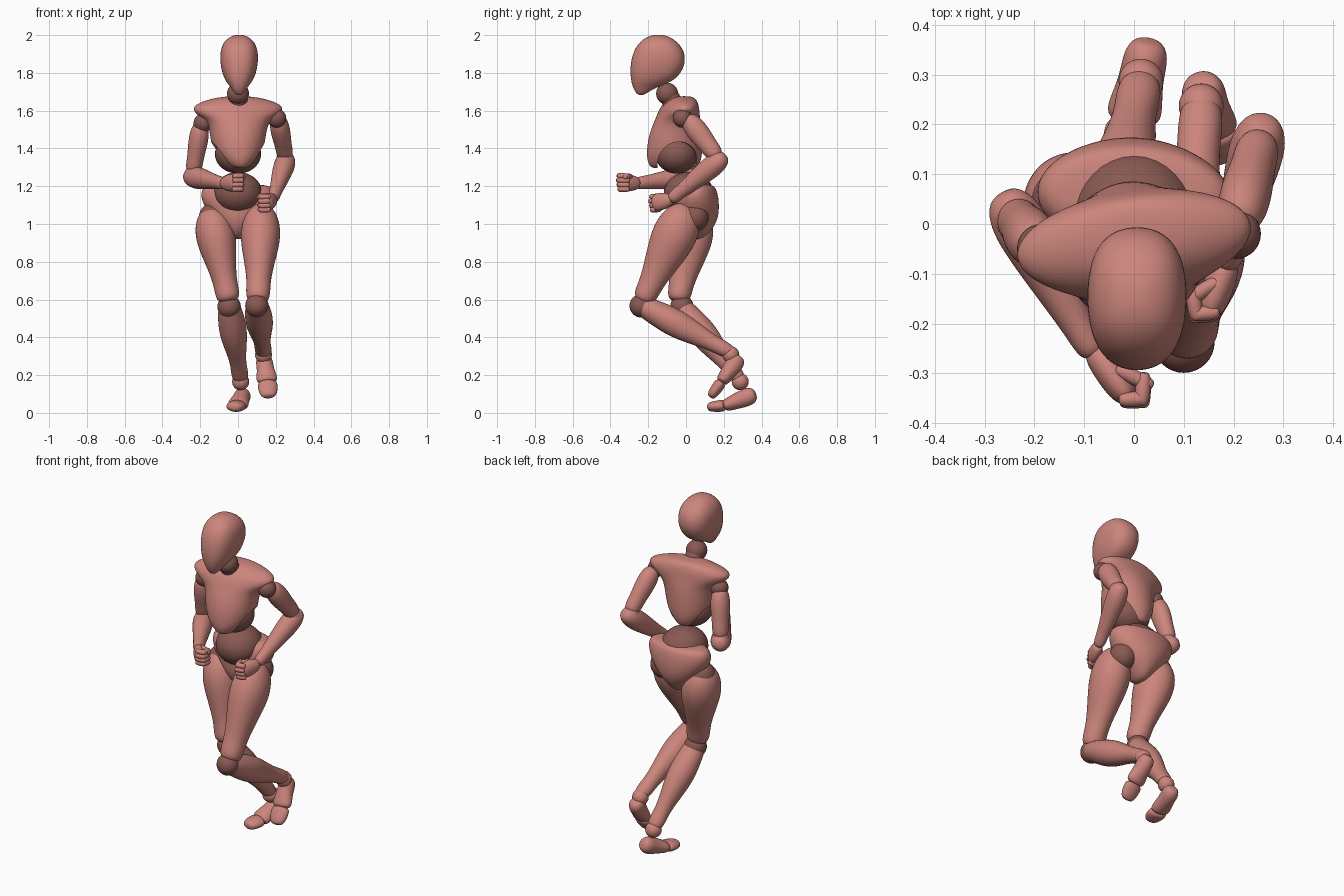
import bpy, bmesh, math
from mathutils import Vector as V

if "Cube" in bpy.data.objects:
    bpy.data.objects.remove(bpy.data.objects["Cube"])


def material(name, color):
    m = bpy.data.materials.new(name)
    m.diffuse_color = (*color, 1)
    m.use_nodes = True
    m.node_tree.nodes["Principled BSDF"].inputs["Base Color"].default_value = m.diffuse_color
    return m


SKIN = material("skin", (0.60, 0.235, 0.20))
JOINT = material("joint", (0.25, 0.10, 0.085))


def loft(name, rings, sides=16, level=2, mat=SKIN, power=2.0):
    """Skin a list of (centre, u, v) superellipses and smooth the result."""
    def bend(x):
        return math.copysign(abs(x) ** (2 / power), x) if abs(x) > 1e-9 else 0
    bm = bmesh.new()
    loops = []
    for c, u, v in rings:
        loops.append([bm.verts.new(c + u * bend(math.cos(a)) + v * bend(math.sin(a)))
                      for a in (2 * math.pi * i / sides for i in range(sides))])
    for p, q in zip(loops, loops[1:]):
        for i in range(sides):
            j = (i + 1) % sides
            bm.faces.new((p[i], p[j], q[j], q[i]))
    bm.faces.new(loops[0])
    bm.faces.new(loops[-1])
    bmesh.ops.recalc_face_normals(bm, faces=bm.faces)
    me = bpy.data.meshes.new(name)
    bm.to_mesh(me)
    bm.free()
    me.materials.append(mat)
    ob = bpy.data.objects.new(name, me)
    bpy.context.collection.objects.link(ob)
    ob.modifiers.new("smooth", 'SUBSURF').levels = level
    return ob


def limb(name, a, b, profile, side=(1, 0, 0), **kw):
    """Profile rows: position along a-b, half width, half depth."""
    a, b, side = V(a), V(b), V(side)
    axis = (b - a).normalized()
    u = (side - axis * side.dot(axis)).normalized()
    v = axis.cross(u)
    return loft(name, [(a.lerp(b, t), u * w, v * d) for t, w, d in profile], **kw)


def stack(name, rows, yaw=0, x=0, **kw):
    """Rows of horizontal ellipses: z, y centre, half width, half depth."""
    a = math.radians(yaw)
    u, v = V((math.cos(a), math.sin(a), 0)), V((-math.sin(a), math.cos(a), 0))
    return loft(name, [(V((x, y, z)), u * rx, v * ry) for z, y, rx, ry in rows], **kw)


def ball(name, c, r, mat=JOINT):
    bpy.ops.mesh.primitive_uv_sphere_add(segments=32, ring_count=20, location=c)
    ob = bpy.context.object
    ob.name = name
    ob.scale = (r, r, r) if isinstance(r, float) else r
    ob.data.materials.append(mat)
    return ob


# head and neck
stack("head", [(1.682, -.238, .012, .014), (1.697, -.235, .028, .033), (1.725, -.217, .046, .066),
               (1.755, -.18, .072, .112), (1.80, -.16, .092, .138), (1.86, -.147, .103, .148),
               (1.92, -.143, .101, .135), (1.965, -.145, .083, .101), (1.993, -.147, .048, .058),
               (2.002, -.148, .014, .016)], power=2.4, x=.006)
ball("neck_ball", (0, -.10, 1.69), .058)
limb("neck", (0, -.11, 1.72), (0, -.055, 1.61), [(0, .045, .045), (.5, .052, .052), (1, .06, .06)], mat=JOINT)

# ribcage with an arched underside
chest = stack("chest", [(1.292, -.062, .04, .115), (1.308, -.064, .075, .135), (1.35, -.062, .12, .15),
                        (1.41, -.06, .143, .15), (1.48, -.055, .152, .142), (1.545, -.045, .168, .124),
                        (1.58, -.04, .228, .112), (1.61, -.035, .25, .103), (1.638, -.028, .225, .09),
                        (1.664, -.018, .145, .07), (1.677, -.01, .06, .035)], yaw=8)
bpy.ops.mesh.primitive_cylinder_add(vertices=48, radius=.105, depth=.6, location=(0, -.055, 1.33),
                                    rotation=(0, math.pi / 2, math.radians(8)))
cutter = bpy.context.object
cutter.name = "rib_arch_cutter"
cutter.hide_render = True
cut = chest.modifiers.new("arch", 'BOOLEAN')
cut.operation, cut.object = 'DIFFERENCE', cutter

# waist balls and pelvis
ball("upper_waist", (0, -.05, 1.37), (.122, .112, .103))
ball("lower_waist", (0, .014, 1.163), (.128, .132, .112))
stack("pelvis", [(.918, .045, .02, .035), (.95, .045, .055, .08), (1.01, .052, .115, .115),
                 (1.07, .056, .168, .122), (1.13, .055, .20, .121), (1.175, .058, .20, .108),
                 (1.20, .063, .178, .09), (1.21, .065, .12, .06)], yaw=-3)

# legs: hip, thigh, knee, shin
THIGH = [(-.04, .02, .03), (0, .06, .07), (.1, .094, .107), (.26, .110, .124), (.42, .101, .114),
         (.6, .081, .092), (.78, .065, .07), (.9, .066, .065), (.99, .062, .06), (1.03, .035, .033)]
SHIN = [(-.06, .025, .025), (-.02, .053, .05), (.08, .066, .06), (.25, .075, .072), (.42, .074, .077),
        (.6, .058, .064), (.8, .042, .044), (.95, .047, .043), (1.03, .04, .036), (1.06, .015, .015)]
for tag, hip, knee, shin, ankle in (
        ("left", (.125, .005, 1.08), (.105, -.225, .60), (.10, -.245, .575), (.135, .225, .325)),
        ("right", (-.145, .05, 1.07), (-.05, -.04, .60), (-.047, -.03, .57), (.012, .275, .19))):
    limb(tag + "_thigh", hip, knee, THIGH)
    ball(tag + "_hip", (hip[0] * .9, .042, 1.035), .077)
    ball(tag + "_knee", V(shin) + V((0, .008, -.008)), .062)
    limb(tag + "_shin", shin, ankle, SHIN)

# feet in two pieces each, with an ankle ball
FOOT = [(-.12, .018, .018), (-.06, .036, .036), (.12, .047, .051), (.45, .045, .046),
        (.78, .056, .038), (.97, .056, .034), (1.04, .03, .02)]
TOES = [(-.08, .03, .018), (0, .054, .033), (.4, .054, .031), (.8, .045, .027), (1, .026, .017)]
for tag, ankle, heel, mid, toe in (
        ("left", (.135, .237, .308), (.137, .275, .287), (.155, .188, .165), (.163, .128, .082)),
        ("right", (.014, .287, .165), (.027, .352, .095), (-.003, .208, .039), (-.02, .113, .031))):
    ball(tag + "_ankle", ankle, .045, SKIN)
    limb(tag + "_foot", heel, mid, FOOT)
    limb(tag + "_toes", V(mid).lerp(V(toe), .07), toe, TOES)

# arms: shoulder, upper arm, elbow, forearm
UPPER = [(-.1, .02, .02), (-.04, .04, .042), (.12, .052, .058), (.4, .053, .06), (.7, .045, .05),
         (.92, .046, .049), (1.05, .037, .037), (1.1, .015, .015)]
FORE = [(-.2, .02, .02), (-.14, .044, .044), (0, .058, .058), (.2, .056, .06), (.5, .045, .048),
        (.8, .033, .036), (.97, .032, .036), (1.02, .015, .018)]
for tag, shoulder, upper, elbow, fore, wrist in (
        ("left", (.205, -.02, 1.56), (.213, .015, 1.55), (.25, .157, 1.365), (.25, .163, 1.325), (.185, -.08, 1.13)),
        ("right", (-.185, -.05, 1.535), (-.198, -.04, 1.515), (-.235, .01, 1.29), (-.235, .01, 1.248), (-.08, -.26, 1.215))):
    ball(tag + "_shoulder", shoulder, .05)
    limb(tag + "_upper_arm", upper, elbow, UPPER)
    ball(tag + "_elbow", V(elbow).lerp(V(fore), .5), .046, SKIN)
    limb(tag + "_forearm", fore, wrist, FORE)

# fists: palm, four curled fingers and a thumb
DIGIT = [(-.35, .008, .008), (-.2, .015, .015), (.5, .017, .017), (1.2, .015, .015), (1.35, .008, .008)]
PALM = [(0, .02, .022), (.1, .03, .036), (.5, .033, .048), (.9, .029, .047), (1.02, .014, .03)]
UP = V((0, 0, 1))
for tag, wrist, palm, fwd, inw in (
        ("left", (.187, -.075, 1.13), V((.167, -.137, 1.115)), V((-.35, -.93, -.1)), V((-.93, .35, 0))),
        ("right", (-.08, -.25, 1.215), V((-.03, -.313, 1.218)), V((.45, -.88, .05)), V((.88, .45, 0)))):
    limb(tag + "_palm", wrist, palm + fwd * .045, PALM, side=inw)
    for i in range(4):
        base = palm + UP * (.034 - .023 * i)
        reach = .06 - .004 * abs(i - 1)
        pts = [base + fwd * (reach - .015) - inw * .008, base + fwd * reach + inw * .024,
               base + fwd * .022 + inw * .045]
        for k in range(2):
            limb(f"{tag}_finger_{i}_{k}", pts[k], pts[k + 1], DIGIT, side=UP, sides=10, level=1)
    limb(tag + "_thumb", palm + UP * .035 - fwd * .01 + inw * .015,
         palm + UP * .03 + fwd * .03 + inw * .045, DIGIT, side=UP, sides=10, level=1)

# bake modifiers, drop the cutter, shade smooth
bpy.ops.object.select_all(action='DESELECT')
for ob in bpy.data.objects:
    if ob is not cutter:
        ob.select_set(True)
bpy.context.view_layer.objects.active = chest
bpy.ops.object.convert(target='MESH')
bpy.data.objects.remove(cutter)
bpy.ops.object.shade_smooth_by_angle(angle=math.radians(40))
